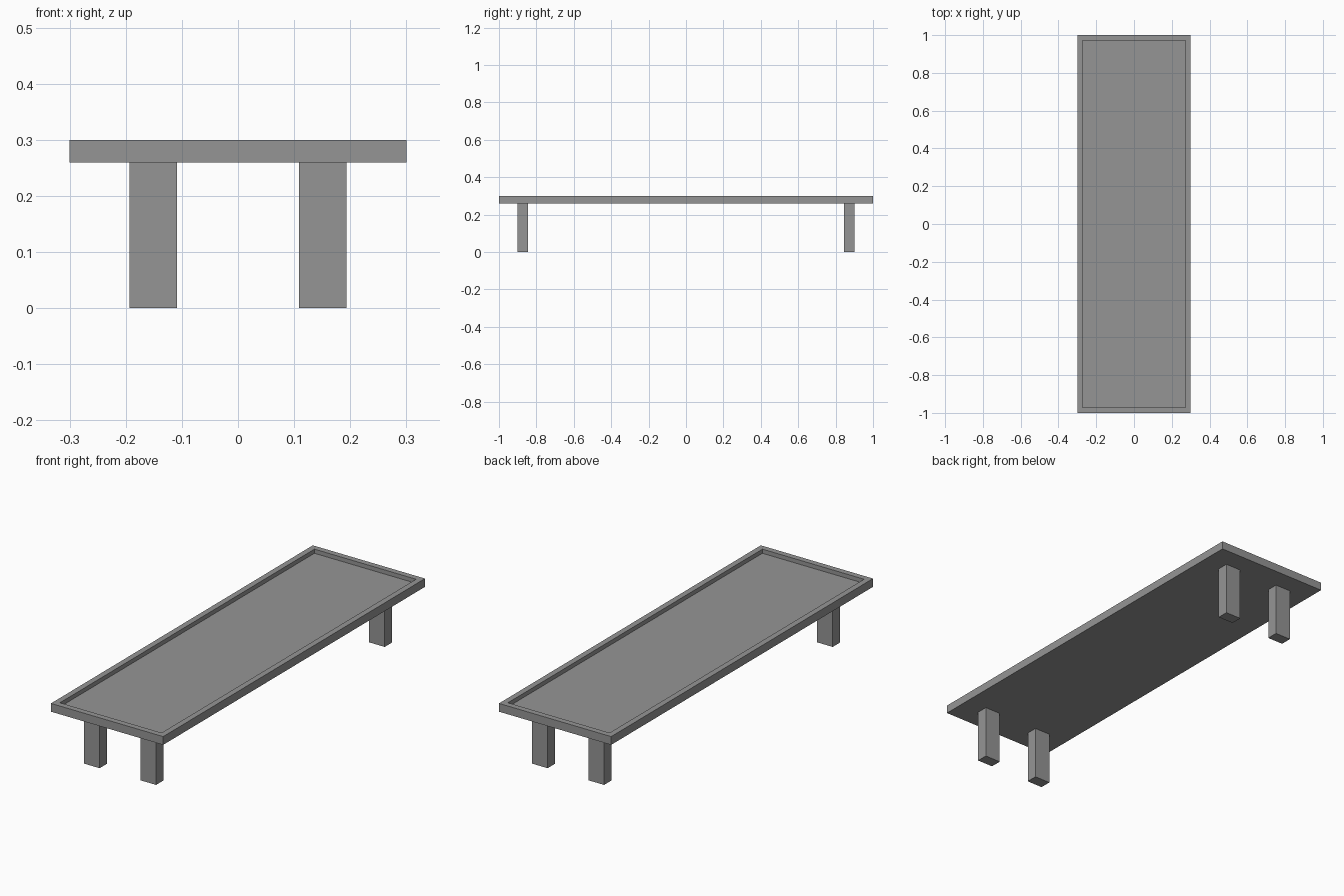
import bpy
import bmesh
from mathutils import Matrix, Vector

cube = bpy.data.objects.get("Cube")
if cube:
    bpy.data.objects.remove(cube, do_unlink=True)

# Single flat grey
GREY = (0.3, 0.3, 0.3, 1.0)
grey = bpy.data.materials.new("plain_grey")
grey.use_nodes = True
grey.diffuse_color = GREY
grey.node_tree.nodes["Principled BSDF"].inputs["Base Color"].default_value = GREY


def make_box(name, low, high, recess=None):
    """Box between two corners; recess = (border, depth) sinks the top face."""
    low, high = Vector(low), Vector(high)
    bm = bmesh.new()
    place = Matrix.Translation((low + high) / 2) @ Matrix.Diagonal((*(high - low), 1))
    bmesh.ops.create_cube(bm, size=1, matrix=place)
    if recess:
        border, depth = recess
        bm.normal_update()
        top = max(bm.faces, key=lambda f: f.calc_center_median().z)
        # Flat rim first, then a vertical wall down to the floor
        bmesh.ops.inset_region(bm, faces=[top], thickness=border)
        floor = bmesh.ops.extrude_face_region(bm, geom=[top])["geom"]
        verts = [g for g in floor if isinstance(g, bmesh.types.BMVert)]
        bmesh.ops.translate(bm, verts=verts, vec=(0, 0, -depth))
        if top.is_valid:
            bmesh.ops.delete(bm, geom=[top], context="FACES_ONLY")
    bmesh.ops.recalc_face_normals(bm, faces=bm.faces)
    mesh = bpy.data.meshes.new(name)
    bm.to_mesh(mesh)
    bm.free()
    mesh.materials.append(grey)
    obj = bpy.data.objects.new(name, mesh)
    bpy.context.collection.objects.link(obj)
    return obj


# Tray-like table top with a raised rim
make_box("table_top", (-0.3, -1, 0.26), (0.3, 1, 0.3), recess=(0.04, 0.02))

# Four rectangular legs
for side, x in (("left", 0.151), ("right", -0.151)):
    for end, y in (("front", -0.873), ("back", 0.873)):
        make_box(f"{end}_{side}_leg",
                 (x - 0.042, y - 0.028, 0), (x + 0.042, y + 0.028, 0.26))
